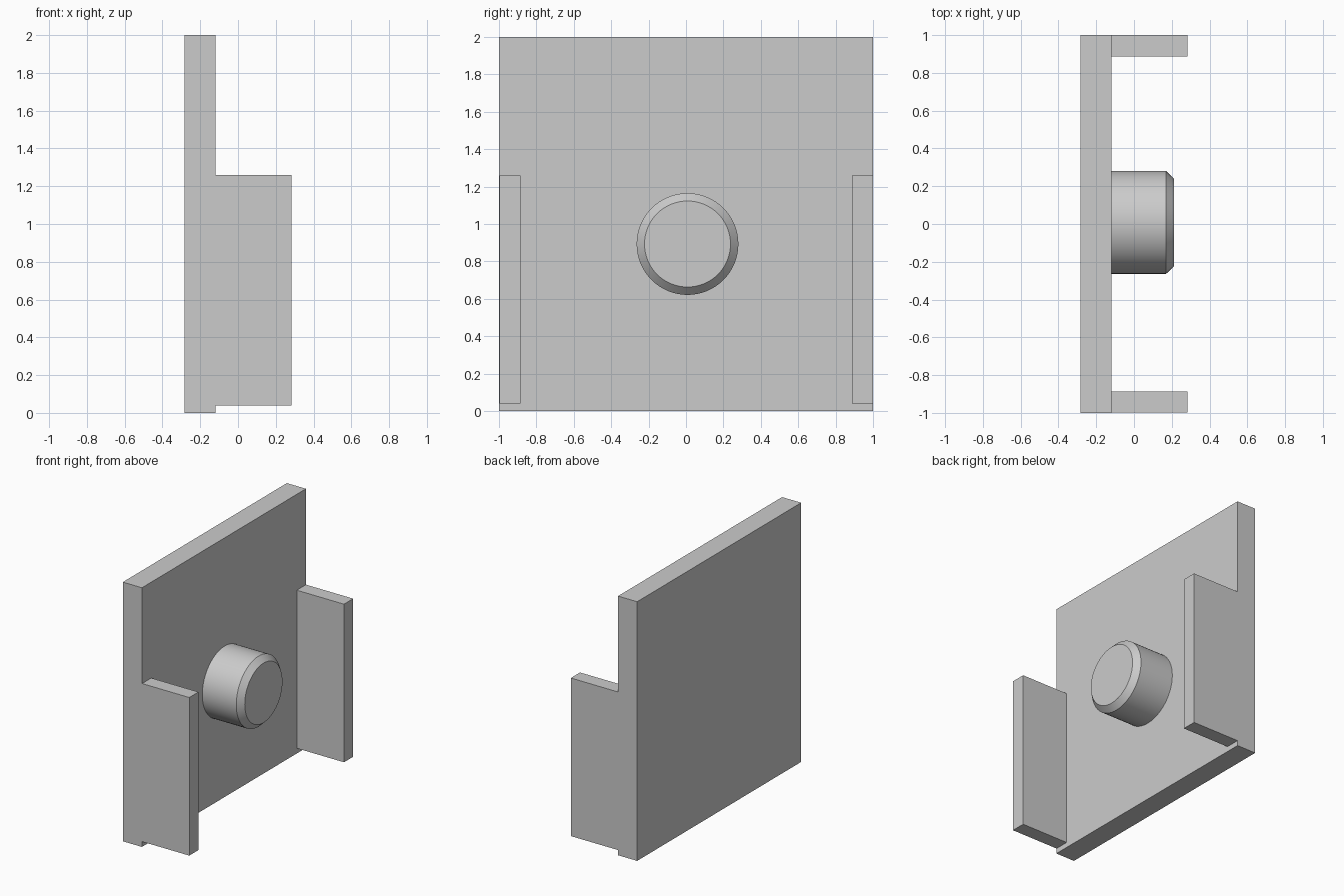
import bpy
import bmesh
import math
from mathutils import Matrix

cube = bpy.data.objects.get("Cube")
if cube:
    bpy.data.objects.remove(cube, do_unlink=True)

# One plain grey material
grey = bpy.data.materials.new("light_grey")
grey.use_nodes = True
colour = (0.6, 0.6, 0.6, 1)
grey.diffuse_color = colour
grey.node_tree.nodes["Principled BSDF"].inputs["Base Color"].default_value = colour


def add_object(name, bm):
    mesh = bpy.data.meshes.new(name)
    bm.to_mesh(mesh)
    bm.free()
    mesh.materials.append(grey)
    obj = bpy.data.objects.new(name, mesh)
    bpy.context.collection.objects.link(obj)
    return obj


def add_box(name, low, high):
    size = [h - l for l, h in zip(low, high)]
    centre = [(h + l) / 2 for l, h in zip(low, high)]
    bm = bmesh.new()
    bmesh.ops.create_cube(bm, size=1)
    bmesh.ops.scale(bm, vec=size, verts=bm.verts)
    bmesh.ops.translate(bm, vec=centre, verts=bm.verts)
    return add_object(name, bm)


# Upright back plate
PLATE_FRONT = -0.12
add_box("back_plate", (-0.283, -1, 0), (PLATE_FRONT, 1, 2))

# Two side flanges standing out from the plate
add_box("right_flange", (PLATE_FRONT, -0.998, 0.04), (0.283, -0.886, 1.26))
add_box("left_flange", (PLATE_FRONT, 0.888, 0.04), (0.283, 1, 1.26))

# Round peg with a chamfered tip, extruded along x
RADIUS, TIP_RADIUS = 0.272, 0.23
PEG_SHOULDER, PEG_END = 0.17, 0.213
bm = bmesh.new()
along_x = Matrix.Rotation(math.pi / 2, 4, "Y")
profile = [(PLATE_FRONT, RADIUS), (PEG_SHOULDER, RADIUS), (PEG_END, TIP_RADIUS)]
rings = []
for x, radius in profile:
    ring = bmesh.ops.create_circle(
        bm, segments=64, radius=radius,
        matrix=Matrix.Translation((x, 0.008, 0.893)) @ along_x)
    rings.append(ring["verts"])
for a, b in zip(rings, rings[1:]):
    for i in range(len(a)):
        j = (i + 1) % len(a)
        bm.faces.new((a[i], a[j], b[j], b[i]))
bm.faces.new(rings[0])
bm.faces.new(rings[-1])
bmesh.ops.recalc_face_normals(bm, faces=bm.faces)
peg = add_object("peg", bm)
bpy.ops.object.select_all(action="DESELECT")
peg.select_set(True)
bpy.context.view_layer.objects.active = peg
bpy.ops.object.shade_smooth_by_angle(angle=math.radians(30))
